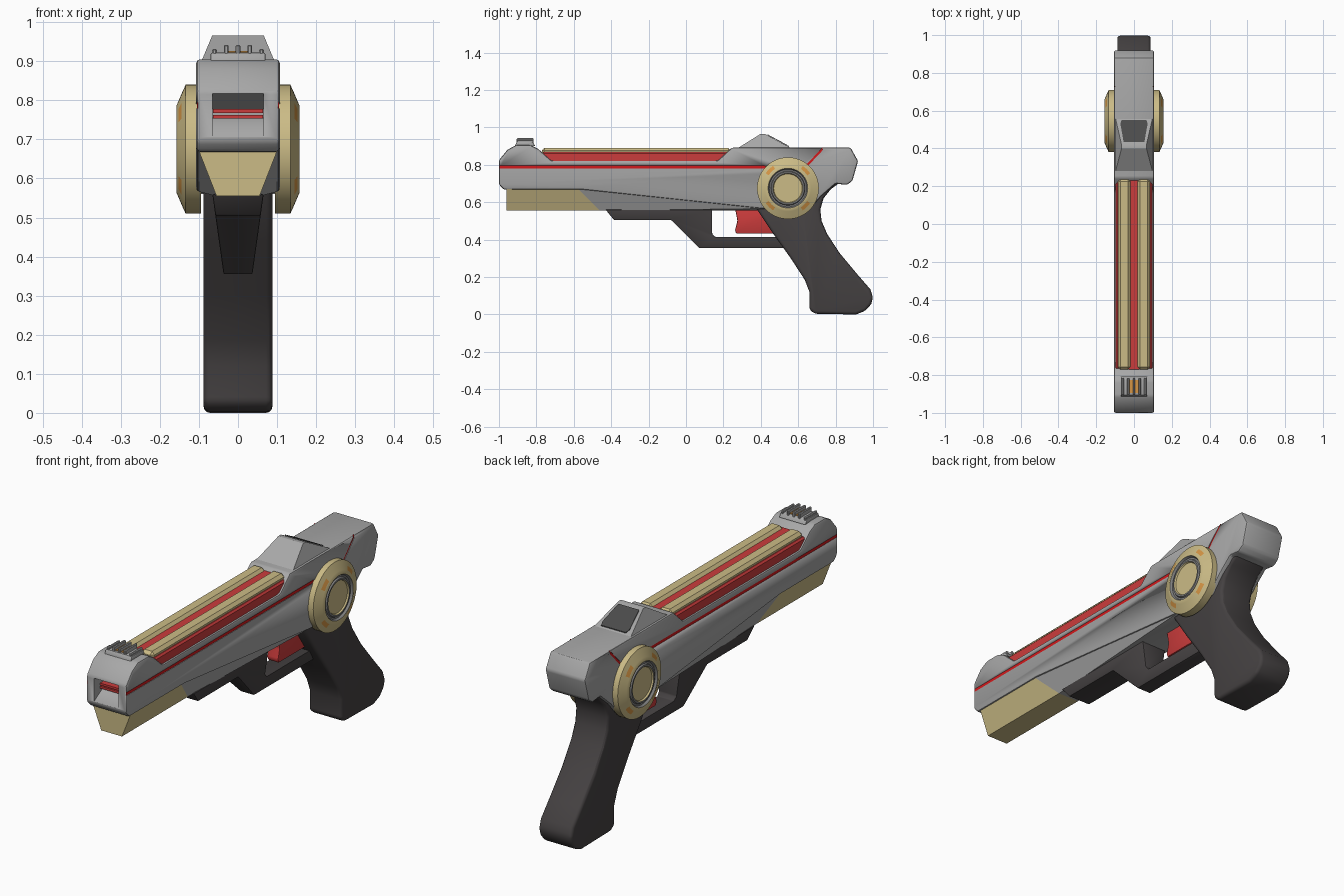
import bpy, bmesh, math
from mathutils import Vector

cube = bpy.data.objects.get("Cube")
if cube:
    bpy.data.objects.remove(cube, do_unlink=True)


def material(name, *rgb):
    m = bpy.data.materials.new(name)
    m.use_nodes = True
    m.diffuse_color = (*rgb, 1)
    bsdf = next(n for n in m.node_tree.nodes if n.type == 'BSDF_PRINCIPLED')
    bsdf.inputs["Base Color"].default_value = (*rgb, 1)
    bsdf.inputs["Roughness"].default_value = 0.6
    return m


GREY = material("body grey", .39, .39, .39)
GOLD = material("pale gold", .60, .50, .24)
RED = material("red", .60, .045, .045)
SEAM = material("bright red", .65, .01, .012)
DARK = material("dark grip", .06, .054, .055)
ORANGE = material("orange", .66, .30, .06)
STEEL = material("mid grey", .22, .22, .22)
WINDOW = material("window grey", .07, .07, .07)


def finish(name, bm, mats, bevel=0, segments=2, angle=30):
    bmesh.ops.recalc_face_normals(bm, faces=bm.faces)
    mesh = bpy.data.meshes.new(name)
    bm.to_mesh(mesh)
    bm.free()
    for m in mats:
        mesh.materials.append(m)
    ob = bpy.data.objects.new(name, mesh)
    bpy.context.collection.objects.link(ob)
    bpy.ops.object.select_all(action='DESELECT')
    ob.select_set(True)
    bpy.context.view_layer.objects.active = ob
    if bevel:
        mod = ob.modifiers.new("bevel", 'BEVEL')
        mod.width, mod.segments = bevel, segments
        mod.limit_method, mod.angle_limit = 'ANGLE', math.radians(25)
        bpy.ops.object.modifier_apply(modifier=mod.name)
    bpy.ops.object.shade_smooth_by_angle(angle=math.radians(angle))
    return ob


def prism(name, profile, half, mat, bevel=0, segments=2, centre=0):
    """Side profile of (y, z) points, widened along x; half may depend on z."""
    width = half if callable(half) else lambda z: half
    bm = bmesh.new()
    left, right = [[bm.verts.new((centre + s * width(z), y, z)) for y, z in profile]
                   for s in (1, -1)]
    bm.faces.new(left)
    bm.faces.new(right[::-1])
    n = len(profile)
    for i in range(n):
        j = (i + 1) % n
        bm.faces.new((left[i], right[i], right[j], left[j]))
    return finish(name, bm, [mat], bevel, segments)


def box(name, x, y, z, mat, bevel=0):
    (x0, x1), (y0, y1), (z0, z1) = x, y, z
    return prism(name, [(y0, z0), (y1, z0), (y1, z1), (y0, z1)],
                 (x1 - x0) / 2, mat, bevel, 1, (x0 + x1) / 2)


def hull(name, points, mat, bevel=0):
    bm = bmesh.new()
    for p in points:
        bm.verts.new(p)
    bmesh.ops.convex_hull(bm, input=bm.verts)
    bmesh.ops.dissolve_limit(bm, angle_limit=.01, verts=bm.verts, edges=bm.edges)
    return finish(name, bm, [mat], bevel)


def band(path, h):
    """Closed outline around an open path, h thick on either side in z."""
    return [(y, z - h) for y, z in path] + [(y, z + h) for y, z in reversed(path)]


def cut(target, cutter):
    mod = target.modifiers.new("cut", 'BOOLEAN')
    mod.operation, mod.solver, mod.object = 'DIFFERENCE', 'EXACT', cutter
    bpy.context.view_layer.objects.active = target
    bpy.ops.object.modifier_apply(modifier=mod.name)
    bpy.data.objects.remove(cutter, do_unlink=True)


# Main body with raised muzzle block and rear housing
body = prism("body", [
    (-1, .695), (-1, .825), (-.955, .88), (-.91, .905), (-.83, .905), (-.79, .885),
    (-.72, .822), (.17, .822), (.245, .892), (.88, .892), (.92, .82), (.89, .715),
    (.86, .692), (.80, .70), (.72, .63), (.66, .56), (.4, .566), (-.56, .668),
    (-.975, .668)], .107, GREY, .01)

# Muzzle recess with sloped floor and ceiling
cut(body, prism("recess_cutter", [(-1.02, .695), (-.92, .755), (-.92, .778), (-1.02, .828)],
                .065, GREY))
for z in (.758, .773):
    box("muzzle_bar", (-.064, .064), (-.955, -.91), (z - .005, z + .005), RED)

# Side seams: grooves that reveal a red core
seam = [(-1.02, .787), (.42, .787), (.47, .76)]
slash = [(.60, .775), (.65, .80), (.73, .885)]
for s in (-1, 1):
    for path in (seam, slash):
        cut(body, prism("groove_cutter", band(path, .008), .01, GREY, centre=s * .112))
    seam_y = [(-.996, .787), (.42, .787), (.47, .76)]
    for path in (seam_y, slash):
        prism("seam_core", band(path, .0085), .002, SEAM, centre=s * .1025)

# Rear hump and its window plate
hull("hump", [(s * w, y, z) for s in (-1, 1) for w, y, z in
              [(.1, .27, .885), (.1, .57, .885), (.066, .40, .966), (.066, .42, .966)]], GREY)
hull("hump_window", [(s * w, y, .9675 - (y - .42) * .54 + d) for s in (-1, 1) for d in (0, .004)
                     for w, y in [(.055, .435), (.072, .53), (.066, .55)]], WINDOW)

# Top rails: red core under two gold strips
box("rail_core", (-.098, .098), (-.77, .235), (.80, .868), RED, .008)
box("rail_centre", (-.03, .03), (-.77, .235), (.84, .878), RED)
for s in (-1, 1):
    box("gold_rail", sorted((s * .018, s * .086)), (-.77, .24), (.83, .891), GOLD, .014)

# Front sight: ribbed block with orange inlay
prism("sight_base", [(-.915, .90), (-.905, .922), (-.82, .922), (-.805, .90)], .07, GREY, .004)
box("sight_inlay", (-.03, .03), (-.895, -.825), (.92, .926), ORANGE)
for i in range(-2, 3):
    box("sight_rib", (i * .03 - .006, i * .03 + .006), (-.905, -.815),
        (.915, .942 if abs(i) < 2 else .932), GREY, .003)


# Tapered underside, gold in front and grey behind a slanted joint
def fairing(name, ends, mat):
    pts = []
    for top_y, top_z, low_y in ends:
        for s in (-1, 1):
            pts += [(s * .1, top_y, top_z), (s * .055, low_y, .555)]
    hull(name, pts, mat)


fairing("front_fairing", [(-.96, .67, -.96), (-.575, .67, -.46)], GOLD)
fairing("rear_fairing", [(-.575, .67, -.46), (.42, .566, .42)], GREY)

# Grip
prism("grip", [
    (.37, .575), (.46, .44), (.56, .30), (.635, .185), (.66, .12), (.66, .025), (.69, .003),
    (.91, 0), (.96, .02), (.99, .055), (1, .09), (.985, .135), (.92, .21), (.82, .33),
    (.755, .43), (.725, .50), (.718, .56), (.735, .62), (.775, .67), (.83, .71), (.6, .74)],
    .088, DARK, .016, 3)

# Trigger guard and trigger
prism("trigger_guard", [
    (-.43, .56), (-.385, .505), (-.08, .505), (.07, .355), (.54, .355), (.52, .415),
    (.155, .415), (.14, .432), (.14, .56)], lambda z: .037 + (z - .355) * .14, DARK, .004)
prism("trigger", [(.262, .57), (.275, .50), (.262, .45), (.268, .432), (.48, .432), (.48, .57)],
      .03, RED, .006)


# Side dials: revolved rings, with orange marks on the diagonals
RINGS = [(.165, .095, 0), (.165, .134, 0), (.143, .144, 0), (.124, .152, 0), (.113, .157, 0),
         (.106, .157, 2), (.100, .147, 2), (.092, .147, 2), (.088, .154, 2), (.080, .154, 0),
         (.076, .147, 0)]
STEPS = 64


def dial(name, side):
    bm = bmesh.new()
    loops = []
    for r, x, _ in RINGS:
        loops.append([bm.verts.new((side * x, .545 + r * math.cos(a), .675 + r * math.sin(a)))
                      for a in (2 * math.pi * i / STEPS for i in range(STEPS))])
    for k in range(len(RINGS) - 1):
        for i in range(STEPS):
            j = (i + 1) % STEPS
            f = bm.faces.new((loops[k][i], loops[k][j], loops[k + 1][j], loops[k + 1][i]))
            f.material_index = RINGS[k][2]
            diagonal = abs((i + .5) % (STEPS / 4) - STEPS / 8) < 2.5
            if k == 2 and diagonal:
                f.material_index = 1
    bm.faces.new(loops[-1])
    bm.faces.new(loops[0])
    finish(name, bm, [GOLD, ORANGE, STEEL], angle=25)


dial("left_dial", 1)
dial("right_dial", -1)
